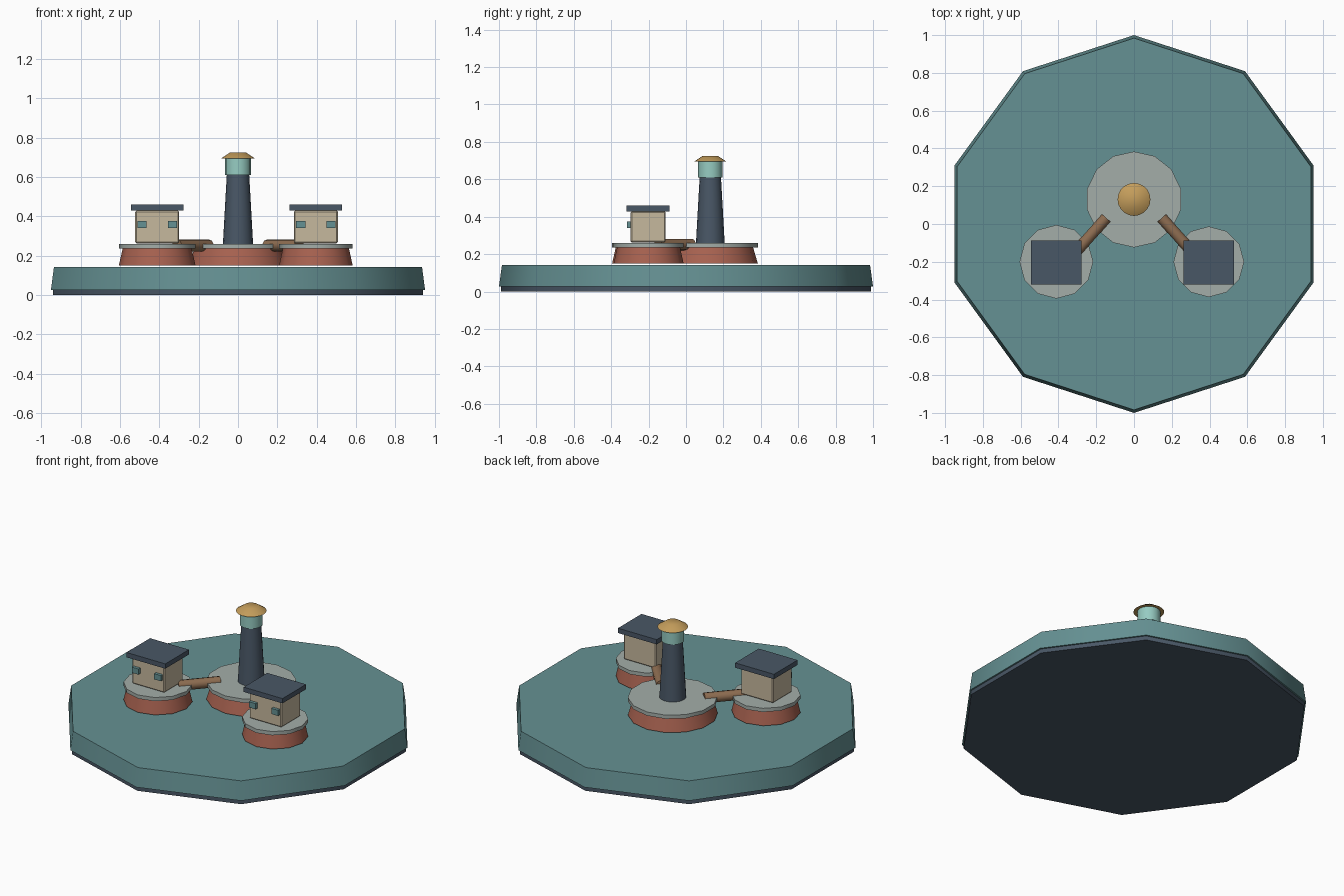
import bpy
import math
from mathutils import Vector

cube = bpy.data.objects.get("Cube")
if cube:
    bpy.data.objects.remove(cube, do_unlink=True)


def make_material(name, rgb):
    linear = [((c / 255 + 0.055) / 1.055) ** 2.4 for c in rgb] + [1.0]
    mat = bpy.data.materials.new(name)
    mat.use_nodes = True
    mat.diffuse_color = linear
    shader = next(n for n in mat.node_tree.nodes if n.type == 'BSDF_PRINCIPLED')
    shader.inputs["Base Color"].default_value = linear
    return mat


WATER = make_material("water_teal", (101, 145, 147))
SLATE = make_material("slate_blue", (73, 87, 102))
BRICK = make_material("brick_red", (168, 98, 80))
STONE = make_material("pale_stone", (164, 174, 169))
PLASTER = make_material("warm_plaster", (198, 184, 158))
GLASS = make_material("lantern_glass", (150, 204, 194))
GOLD = make_material("roof_gold", (196, 157, 91))
WOOD = make_material("bridge_wood", (142, 109, 81))


def finish(obj, name, mat, smooth=True):
    obj.name = name
    obj.data.materials.append(mat)
    if smooth:
        bpy.ops.object.shade_smooth_by_angle(angle=math.radians(40))
    return obj


def frustum(name, mat, x, y, z0, z1, r0, r1, sides):
    """Tapered prism with one corner pointing to +y."""
    bpy.ops.mesh.primitive_cone_add(vertices=sides, radius1=r0, radius2=r1,
                                    depth=z1 - z0, location=(x, y, (z0 + z1) / 2))
    return finish(bpy.context.object, name, mat)


def box(name, mat, centre, size, bevel=0):
    bpy.ops.mesh.primitive_cube_add(size=1, location=centre)
    obj = bpy.context.object
    obj.scale = size
    bpy.ops.object.transform_apply(location=False, rotation=False, scale=True)
    if bevel:
        mod = obj.modifiers.new("soft_edges", 'BEVEL')
        mod.width = bevel
        mod.segments = 1
    return finish(obj, name, mat, smooth=False)


def rod(name, mat, start, end, radius, sides):
    start, end = Vector(start), Vector(end)
    bpy.ops.mesh.primitive_cylinder_add(vertices=sides, radius=radius,
                                        depth=(end - start).length,
                                        location=(start + end) / 2)
    obj = bpy.context.object
    obj.rotation_euler = (end - start).to_track_quat('Z', 'Y').to_euler()
    return finish(obj, name, mat)


def island(name, x, y, radius, sides):
    frustum(name + "_wall", BRICK, x, y, 0.15, 0.236, radius, radius * 0.9, sides)
    frustum(name + "_deck", STONE, x, y, 0.236, 0.259, radius, radius, sides)


def house(name, x, y):
    box(name + "_walls", PLASTER, (x, y, 0.346), (0.223, 0.186, 0.166), 0.006)
    box(name + "_roof", SLATE, (x, y, 0.444), (0.267, 0.232, 0.03))
    for side in (-1, 1):
        box(name + "_window", WATER, (x + side * 0.077, y - 0.1, 0.358),
            (0.046, 0.024, 0.035))


# Base plate with water block
frustum("base_plate", SLATE, 0, 0, 0, 0.03, 0.99, 0.99, 10)
frustum("water_block", WATER, 0, 0, 0.026, 0.142, 1.0, 0.984, 10)

# Tower island
TOWER_Y = 0.13
island("tower_island", 0, TOWER_Y, 0.254, 14)
frustum("tower", SLATE, 0, TOWER_Y, 0.255, 0.612, 0.077, 0.057, 16)
frustum("lantern", GLASS, 0, TOWER_Y, 0.61, 0.698, 0.065, 0.065, 16)
frustum("tower_roof", GOLD, 0, TOWER_Y, 0.694, 0.724, 0.087, 0.042, 20)

# House islands, each with a footbridge to the tower island
for name, side, x, radius in (("right", -1, -0.411, 0.195), ("left", 1, 0.396, 0.187)):
    island(name + "_island", x, -0.2, radius, 12)
    house(name + "_house", x, -0.203)
    rod(name + "_bridge", WOOD, (side * 0.147, 0.032, 0.251),
        (side * 0.31, -0.15, 0.251), 0.031, 10)
